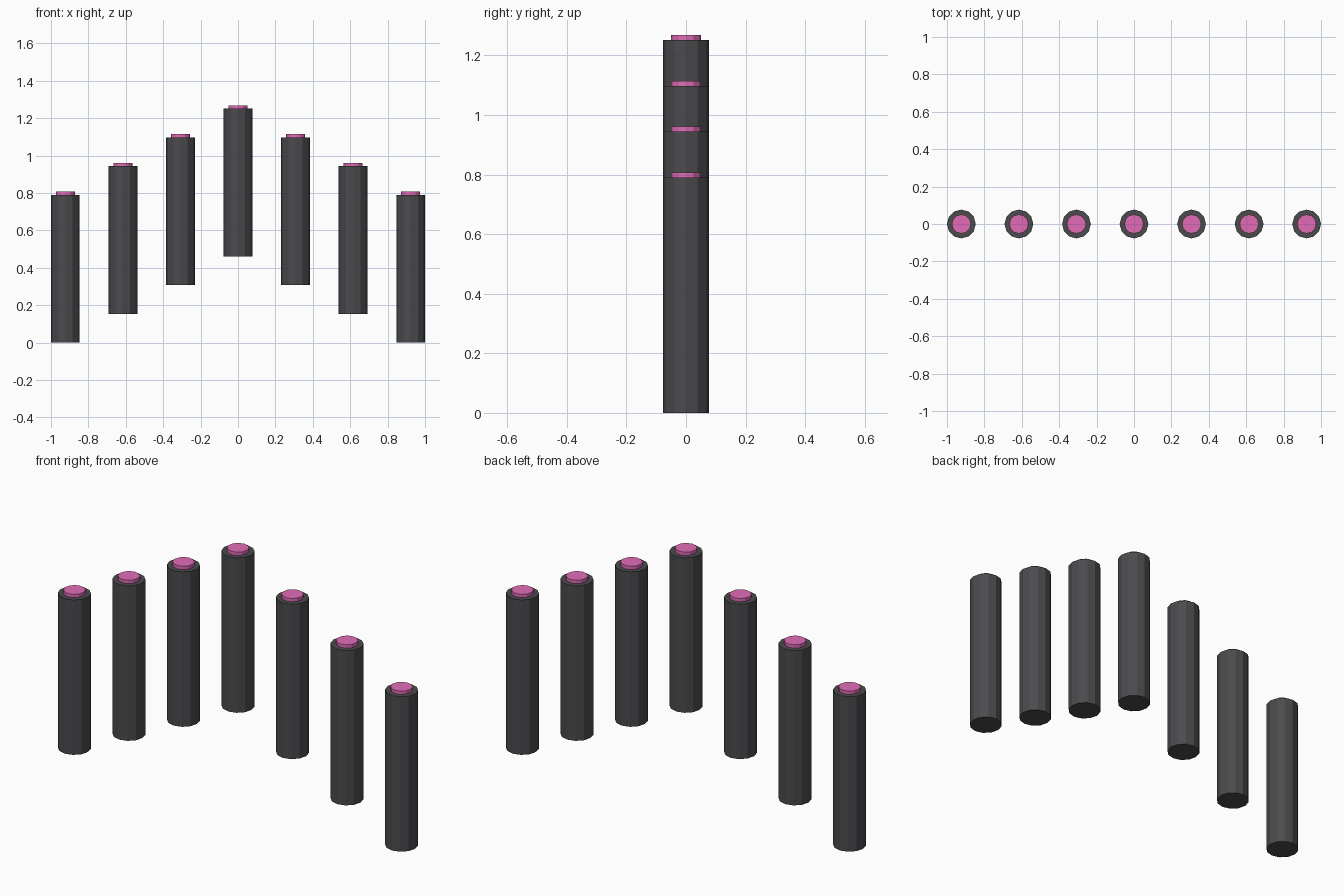
import bpy

if "Cube" in bpy.data.objects:
    bpy.data.objects.remove(bpy.data.objects["Cube"])

R = 1 / 13          # tube radius; tubes are spaced four radii apart
H = 0.79            # tube height
CAP_R, CAP_H = 0.051, 0.017
SIDES = 12


def material(name, color):
    m = bpy.data.materials.new(name)
    m.diffuse_color = color
    m.use_nodes = True
    m.node_tree.nodes["Principled BSDF"].inputs["Base Color"].default_value = m.diffuse_color
    return m


dark = material("dark_grey", (0.07, 0.07, 0.075, 1))
pink = material("pink", (0.75, 0.15, 0.47, 1))


def cylinder(name, radius, z0, z1, x, mat):
    bpy.ops.mesh.primitive_cylinder_add(
        vertices=SIDES, radius=radius, depth=z1 - z0, location=(x, 0, (z0 + z1) / 2))
    ob = bpy.context.object
    ob.name = name
    ob.data.materials.append(mat)


# Seven tubes rising in steps to the middle, each with a small cap on top
for i in range(-3, 4):
    x = i * 4 * R
    base = (3 - abs(i)) * 2 * R
    cylinder(f"tube_{i + 4}", R, base, base + H, x, dark)
    cylinder(f"cap_{i + 4}", CAP_R, base + H, base + H + CAP_H, x, pink)
